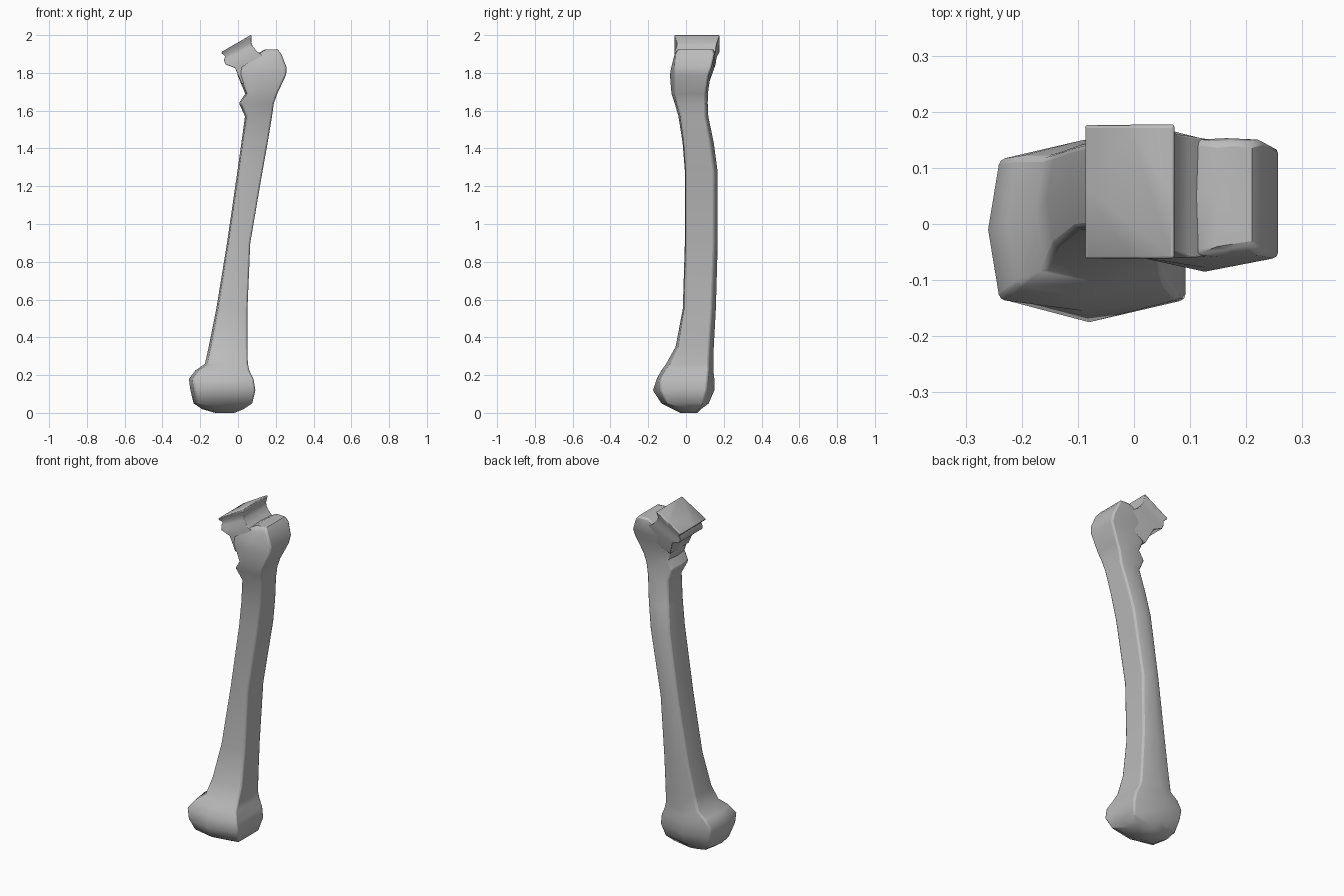
import bpy, bmesh, math

bone = bpy.data.materials.new("bone_grey")
bone.diffuse_color = (0.5, 0.5, 0.5, 1)


def loft(name, rings, bevel):
    """Skin a list of equal-length point rings, cap both ends, shade smooth."""
    bm = bmesh.new()
    loops = [[bm.verts.new(p) for p in ring] for ring in rings]
    n = len(loops[0])
    for a, b in zip(loops, loops[1:]):
        for i in range(n):
            j = (i + 1) % n
            bm.faces.new((a[i], a[j], b[j], b[i]))
    bm.faces.new(loops[0][::-1])
    bm.faces.new(loops[-1])
    bmesh.ops.recalc_face_normals(bm, faces=bm.faces)
    mesh = bpy.data.meshes.new(name)
    bm.to_mesh(mesh)
    bm.free()
    obj = bpy.data.objects.new(name, mesh)
    bpy.context.collection.objects.link(obj)
    mesh.materials.append(bone)
    mod = obj.modifiers.new("soft_edges", "BEVEL")
    mod.width, mod.segments = bevel, 2
    mod.limit_method, mod.angle_limit = "ANGLE", math.radians(55)
    bpy.ops.object.select_all(action="DESELECT")
    bpy.context.view_layer.objects.active = obj
    obj.select_set(True)
    bpy.ops.object.shade_smooth_by_angle(angle=math.radians(50))
    return obj


def section(l, r, f, fr, b, br, bulge):
    """Boxy ring between left and right (x, z) points with front and back ridges."""
    def at(t, y):
        return (l[0] + (r[0] - l[0]) * t, y, l[1] + (r[1] - l[1]) * t)
    mid = (f + b) / 2
    return [at(bulge, f), at(0.5, fr), at(1, f), at(1, mid),
            at(1, b), at(0.5, br), at(bulge, b), at(0, mid)]


# Shaft with knee end and hip end:
# z, left x, right x, front corner y, front ridge y, back corner y, back ridge y
shaft = [
    (0.00, -0.12, -0.02, -0.02, -0.03, 0.05, 0.06),
    (0.02, -0.19, 0.03, -0.05, -0.07, 0.07, 0.08),
    (0.05, -0.235, 0.075, -0.10, -0.13, 0.09, 0.12),
    (0.12, -0.252, 0.092, -0.135, -0.175, 0.11, 0.15),
    (0.18, -0.26, 0.082, -0.135, -0.155, 0.115, 0.15),
    (0.225, -0.225, 0.06, -0.11, -0.13, 0.12, 0.145),
    (0.26, -0.175, 0.052, -0.08, -0.105, 0.12, 0.145),
    (0.35, -0.155, 0.05, -0.04, -0.055, 0.125, 0.147),
    (0.55, -0.115, 0.05, -0.01, -0.017, 0.138, 0.158),
    (0.90, -0.058, 0.065, -0.002, -0.006, 0.15, 0.168),
    (1.28, -0.003, 0.13, -0.002, -0.006, 0.15, 0.167),
    (1.43, 0.018, 0.157, -0.012, -0.018, 0.13, 0.147),
    (1.57, 0.037, 0.18, -0.03, -0.04, 0.105, 0.118),
    (1.64, 0.005, 0.19, -0.05, -0.06, 0.105, 0.115),
    (1.69, 0.038, 0.208, -0.06, -0.077, 0.105, 0.116),
    (1.79, -0.003, 0.255, -0.06, -0.085, 0.12, 0.13),
    (1.83, 0.0, 0.257, -0.06, -0.078, 0.135, 0.145),
    (1.90, 0.10, 0.23, -0.055, -0.06, 0.15, 0.153),
    (1.925, 0.145, 0.21, -0.04, -0.045, 0.145, 0.148),
]
loft("shaft", [section((s[1], s[0]), (s[2], s[0]), *s[3:], 0.06) for s in shaft], 0.012)

# Tilted hip head with its grooved neck
head = [
    ((0.02, 1.74), (0.19, 1.82), -0.055, -0.06, 0.12, 0.125),
    ((-0.015, 1.825), (0.14, 1.885), -0.058, -0.06, 0.15, 0.152),
    ((-0.066, 1.845), (0.10, 1.915), -0.06, -0.06, 0.157, 0.157),
    ((-0.075, 1.868), (0.078, 1.94), -0.05, -0.05, 0.16, 0.16),
    ((-0.068, 1.888), (0.07, 1.962), -0.048, -0.048, 0.165, 0.165),
    ((-0.088, 1.905), (0.072, 1.998), -0.062, -0.062, 0.177, 0.177),
    ((-0.082, 1.914), (0.066, 2.0), -0.058, -0.058, 0.174, 0.174),
]
loft("hip_head", [section(*h, 0.0) for h in head], 0.005)
